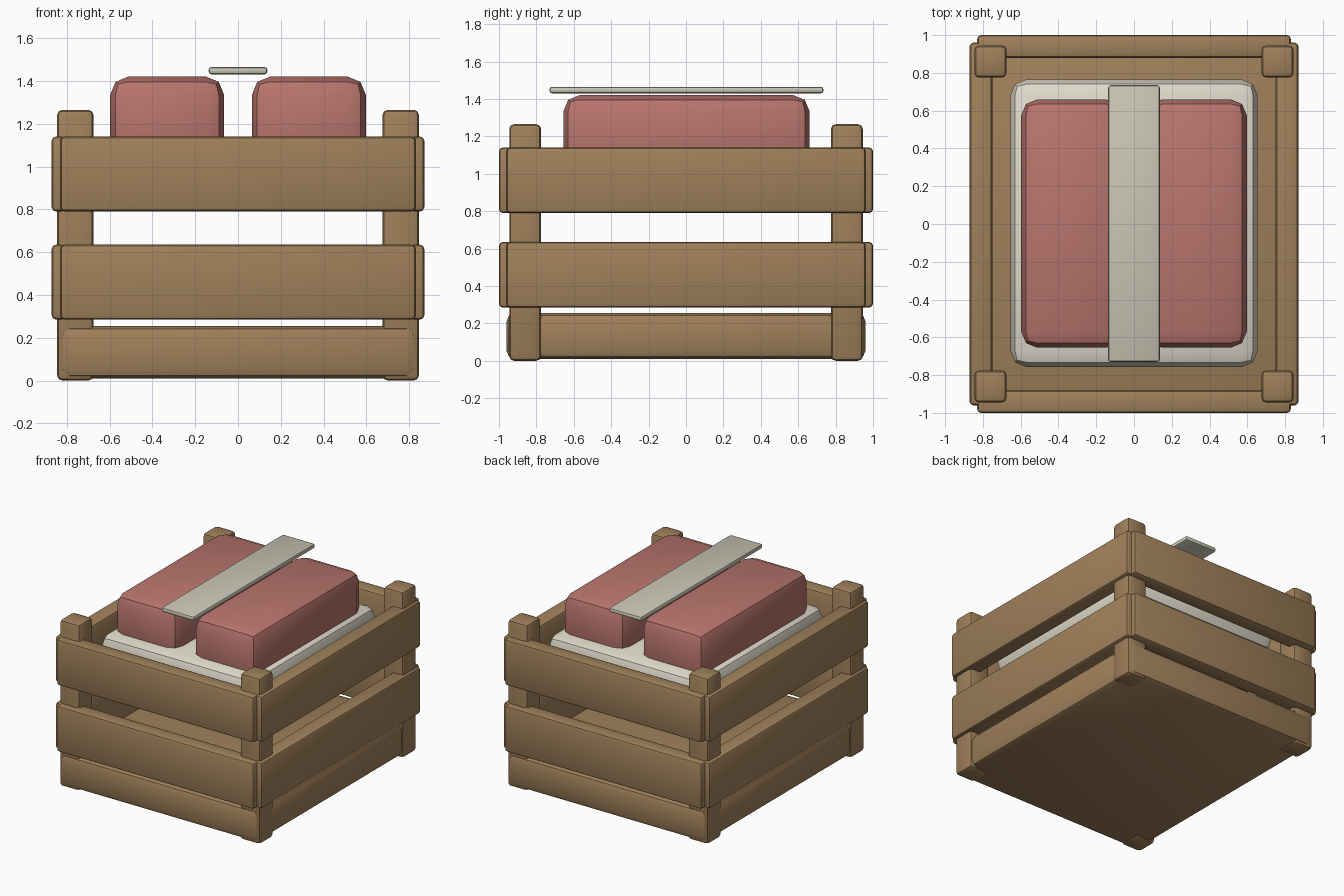
import bpy
import math

cube = bpy.data.objects.get("Cube")
if cube:
    bpy.data.objects.remove(cube, do_unlink=True)


def make_material(name, rgb):
    mat = bpy.data.materials.new(name)
    mat.use_nodes = True
    colour = (*rgb, 1.0)
    mat.diffuse_color = colour
    mat.node_tree.nodes["Principled BSDF"].inputs["Base Color"].default_value = colour
    return mat


wood = make_material("wood", (0.35, 0.217, 0.103))
red = make_material("dusty red", (0.485, 0.178, 0.153))
cream = make_material("cream", (0.745, 0.705, 0.60))
paper = make_material("pale grey paper", (0.59, 0.57, 0.465))


def box(name, low, high, bevel, mat):
    """Bevelled box spanning two opposite corners."""
    centre = [(a + b) / 2 for a, b in zip(low, high)]
    bpy.ops.mesh.primitive_cube_add(size=1, location=centre)
    obj = bpy.context.object
    obj.name = name
    obj.scale = [b - a for a, b in zip(low, high)]
    bpy.ops.object.transform_apply(location=False, rotation=False, scale=True)
    mod = obj.modifiers.new("Bevel", "BEVEL")
    mod.width = bevel
    mod.segments = 2
    mod.limit_method = "ANGLE"
    bpy.ops.object.modifier_apply(modifier=mod.name)
    obj.data.materials.append(mat)
    bpy.ops.object.shade_smooth_by_angle(angle=math.radians(30))
    return obj


# Solid crate floor
box("crate_floor", (-0.83, -0.96, 0.01), (0.83, 0.96, 0.255), 0.045, wood)

# Corner posts
for side, sx in (("right", -1), ("left", 1)):
    for end, sy in (("front", -1), ("back", 1)):
        xs = sorted((sx * 0.675, sx * 0.845))
        ys = sorted((sy * 0.775, sy * 0.945))
        box(f"{end}_{side}_post", (xs[0], ys[0], 0), (xs[1], ys[1], 1.265), 0.025, wood)

# Two rows of slats on all four sides
for row, z in (("lower", 0.285), ("upper", 0.79)):
    top = z + 0.35
    for end, sy in (("front", -1), ("back", 1)):
        ys = sorted((sy * 0.88, sy))
        box(f"{row}_{end}_slat", (-0.83, ys[0], z), (0.83, ys[1], top), 0.02, wood)
    for side, sx in (("right", -1), ("left", 1)):
        xs = sorted((sx * 0.75, sx * 0.87))
        box(f"{row}_{side}_slat", (xs[0], -0.96, z), (xs[1], 0.96, top), 0.02, wood)

# Cream pad held between the slats
box("cream_pad", (-0.655, -0.757, 0.80), (0.655, 0.765, 1.13), 0.085, cream)

# Pair of red blocks resting in the pad
for side, sx in (("right", -1), ("left", 1)):
    xs = sorted((sx * 0.065, sx * 0.597))
    box(f"{side}_red_block", (xs[0], -0.655, 0.98), (xs[1], 0.66, 1.42), 0.085, red)

# Thin paper strip across the top
box("paper_strip", (-0.137, -0.73, 1.43), (0.137, 0.735, 1.465), 0.014, paper)
